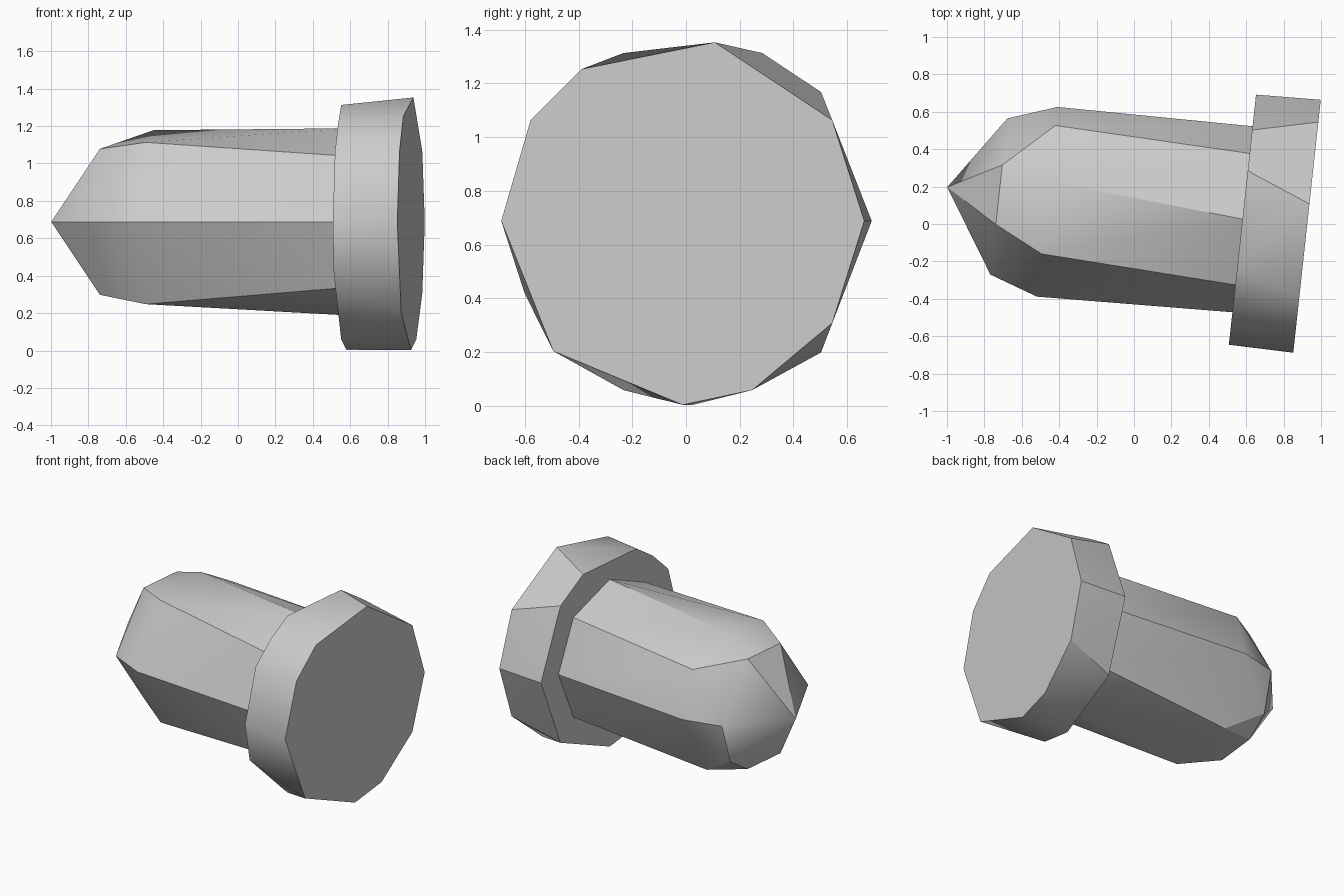
import bpy
import bmesh
from math import radians, sin, cos, pi

default = bpy.data.objects.get("Cube")
if default:
    bpy.data.objects.remove(default)

# One plain grey for everything
grey = bpy.data.materials.new("plain_grey")
grey.use_nodes = True
colour = (0.6, 0.6, 0.6, 1)
grey.diffuse_color = colour
grey.node_tree.nodes["Principled BSDF"].inputs["Base Color"].default_value = colour


def faceted_part(name, rings):
    """Skin rings of (across, up) points, each set at a distance along the axis."""
    bm = bmesh.new()
    for along, points in rings:
        for across, up in points:
            bm.verts.new((along, -across, up))
    hull = bmesh.ops.convex_hull(bm, input=bm.verts)
    loose = {v for v in hull["geom_interior"] + hull["geom_unused"]
             if isinstance(v, bmesh.types.BMVert)}
    bmesh.ops.delete(bm, geom=list(loose), context="VERTS")
    bmesh.ops.dissolve_limit(bm, angle_limit=radians(0.5), verts=bm.verts, edges=bm.edges)
    bmesh.ops.recalc_face_normals(bm, faces=bm.faces)
    mesh = bpy.data.meshes.new(name)
    bm.to_mesh(mesh)
    bm.free()
    mesh.materials.append(grey)
    part = bpy.data.objects.new(name, mesh)
    bpy.context.collection.objects.link(part)
    part.location = (0.925, -0.012, 0.688)
    part.rotation_euler.z = radians(173.8)
    bpy.ops.object.select_all(action="DESELECT")
    part.select_set(True)
    bpy.context.view_layer.objects.active = part
    bpy.ops.object.shade_smooth_by_angle(angle=radians(30))
    return part


# Flange: an uneven disc, its back and front outlines slightly different
back = [(.12, .665), (.56, .375), (.68, 0), (.56, -.38), (.26, -.63),
        (0, -.685), (-.485, -.485), (-.68, 0), (-.57, .375), (-.38, .565)]
front = [(.26, .625), (.48, .48), (.67, 0), (.48, -.49), (0, -.685),
         (-.26, -.63), (-.63, -.27), (-.675, 0), (-.57, .375), (-.42, .52), (-.26, .625)]
faceted_part("flange", [(0, back), (.347, front)])

# Body: octagonal shaft that narrows to an off-regular pointed nose
octagon = [(cos(i * pi / 4) / 2, sin(i * pi / 4) / 2) for i in range(8)]
shoulder = [(-.53, 0), (-.3, .425), (.09, .49), (.39, .32),
            (.49, 0), (.25, -.44), (-.3, -.44)]
nose = [(-.44, 0), (-.17, .39), (.15, .39), (.4, 0),
        (.32, -.28), (.15, -.39), (-.17, -.39)]
faceted_part("body", [(.34, octagon), (1.395, shoulder), (1.655, nose), (1.935, [(0, 0)])])
